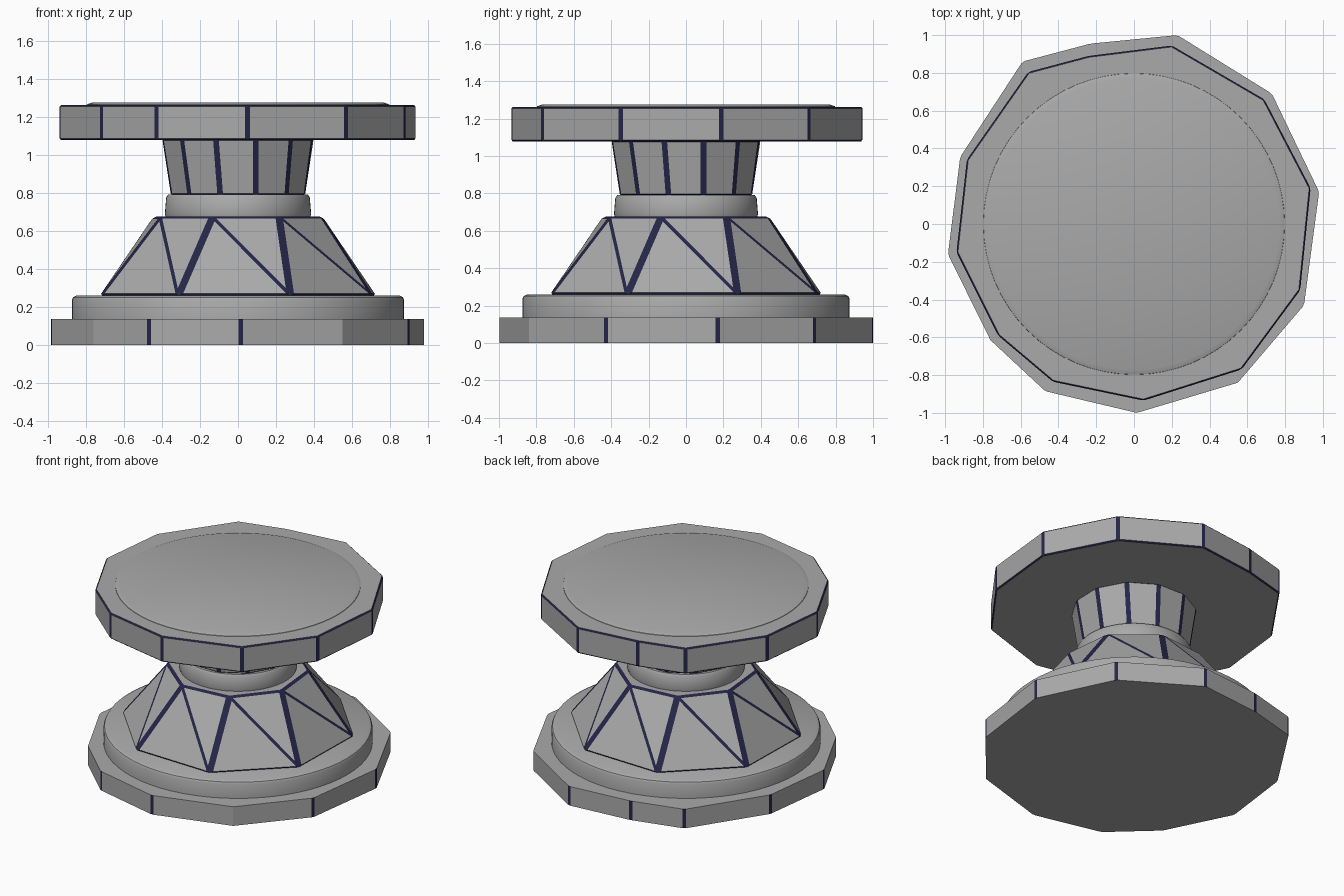
import bpy, bmesh, math

if "Cube" in bpy.data.objects:
    bpy.data.objects.remove(bpy.data.objects["Cube"])


def material(name, rgb):
    m = bpy.data.materials.new(name)
    m.diffuse_color = (*rgb, 1)
    m.use_nodes = True
    m.node_tree.nodes["Principled BSDF"].inputs["Base Color"].default_value = m.diffuse_color
    return m


STONE = material("stone grey", (0.40, 0.40, 0.40))
NAVY = material("dark navy edge", (0.018, 0.018, 0.065))


def ring(n, r, start):
    return [(r * math.cos(math.radians(start + i * 360 / n)),
             r * math.sin(math.radians(start + i * 360 / n))) for i in range(n)]


def loft(name, low, high, z0, z1, width, skip=(), rims=True, diagonal=False):
    """Faceted prism between two outlines; its edges become navy bevel strips."""
    bm = bmesh.new()
    weight = bm.edges.layers.float.new("bevel_weight_edge")
    n = len(low)
    a = [bm.verts.new((x, y, z0)) for x, y in low]
    b = [bm.verts.new((x, y, z1)) for x, y in high]
    bm.faces.new(a[::-1])
    bm.faces.new(b)
    for i in range(n):
        j = (i + 1) % n
        if diagonal:
            bm.faces.new((a[i], a[j], b[i]))
            bm.faces.new((a[j], b[j], b[i]))
            bm.edges.get((a[j], b[i]))[weight] = 0.45
        else:
            bm.faces.new((a[i], a[j], b[j], b[i]))
        if rims:
            bm.edges.get((a[i], a[j]))[weight] = 0.6
            bm.edges.get((b[i], b[j]))[weight] = 0.6
    for i in range(n):
        if i not in skip:
            bm.edges.get((a[i], b[i]))[weight] = 1
    me = bpy.data.meshes.new(name)
    bm.to_mesh(me)
    bm.free()
    ob = bpy.data.objects.new(name, me)
    bpy.context.collection.objects.link(ob)
    me.materials.append(STONE)
    me.materials.append(NAVY)
    mod = ob.modifiers.new("edge strips", "BEVEL")
    mod.limit_method = "WEIGHT"
    mod.width = width
    mod.segments = 1
    mod.material = 1
    mod.use_clamp_overlap = False
    return ob


def lathe(name, profile, n=64):
    """Smooth round part from a radius/height profile."""
    bm = bmesh.new()
    loops = [[bm.verts.new((x, y, z)) for x, y in ring(n, r, 0)] for r, z in profile]
    bm.faces.new(loops[0][::-1])
    bm.faces.new(loops[-1])
    for p, q in zip(loops, loops[1:]):
        for i in range(n):
            j = (i + 1) % n
            bm.faces.new((p[i], p[j], q[j], q[i]))
    me = bpy.data.meshes.new(name)
    bm.to_mesh(me)
    bm.free()
    me.materials.append(STONE)
    ob = bpy.data.objects.new(name, me)
    bpy.context.collection.objects.link(ob)
    bpy.ops.object.select_all(action="DESELECT")
    ob.select_set(True)
    bpy.context.view_layer.objects.active = ob
    bpy.ops.object.shade_smooth_by_angle(angle=math.radians(30))
    return ob


# Irregular twelve-sided outlines, anticlockwise
base_outline = [(0.015, -1.0), (0.55, -0.84), (0.90, -0.43), (0.98, 0.17),
                (0.73, 0.69), (0.23, 1.0), (-0.23, 0.955), (-0.59, 0.86),
                (-0.92, 0.355), (-0.985, -0.16), (-0.76, -0.615), (-0.47, -0.885)]
top_outline = [(0.05, -0.935), (0.57, -0.77), (0.88, -0.35), (0.935, 0.19),
               (0.69, 0.66), (0.20, 0.945), (-0.24, 0.89), (-0.56, 0.805),
               (-0.885, 0.34), (-0.94, -0.15), (-0.72, -0.59), (-0.43, -0.835)]

# Base slab and round step
loft("base_slab", base_outline, base_outline, 0, 0.137, 0.012, skip=(1, 10), rims=False)
lathe("base_step", [(0.875, 0.13), (0.875, 0.235), (0.868, 0.25), (0.85, 0.26)])

# Twisted eight-sided foot
loft("foot_cone", ring(8, 0.78, -114), ring(8, 0.465, -107), 0.258, 0.675, 0.022,
     diagonal=True)

# Collar and twelve-sided neck
lathe("collar", [(0.38, 0.67), (0.385, 0.69), (0.378, 0.775), (0.368, 0.79)])
loft("neck", ring(12, 0.365, -105), ring(12, 0.41, -106.7), 0.787, 1.085, 0.016)

# Table top with raised disc
loft("top_plate", top_outline, top_outline, 1.078, 1.262, 0.013)
lathe("top_disc", [(0.80, 1.255), (0.797, 1.265), (0.77, 1.275)])
